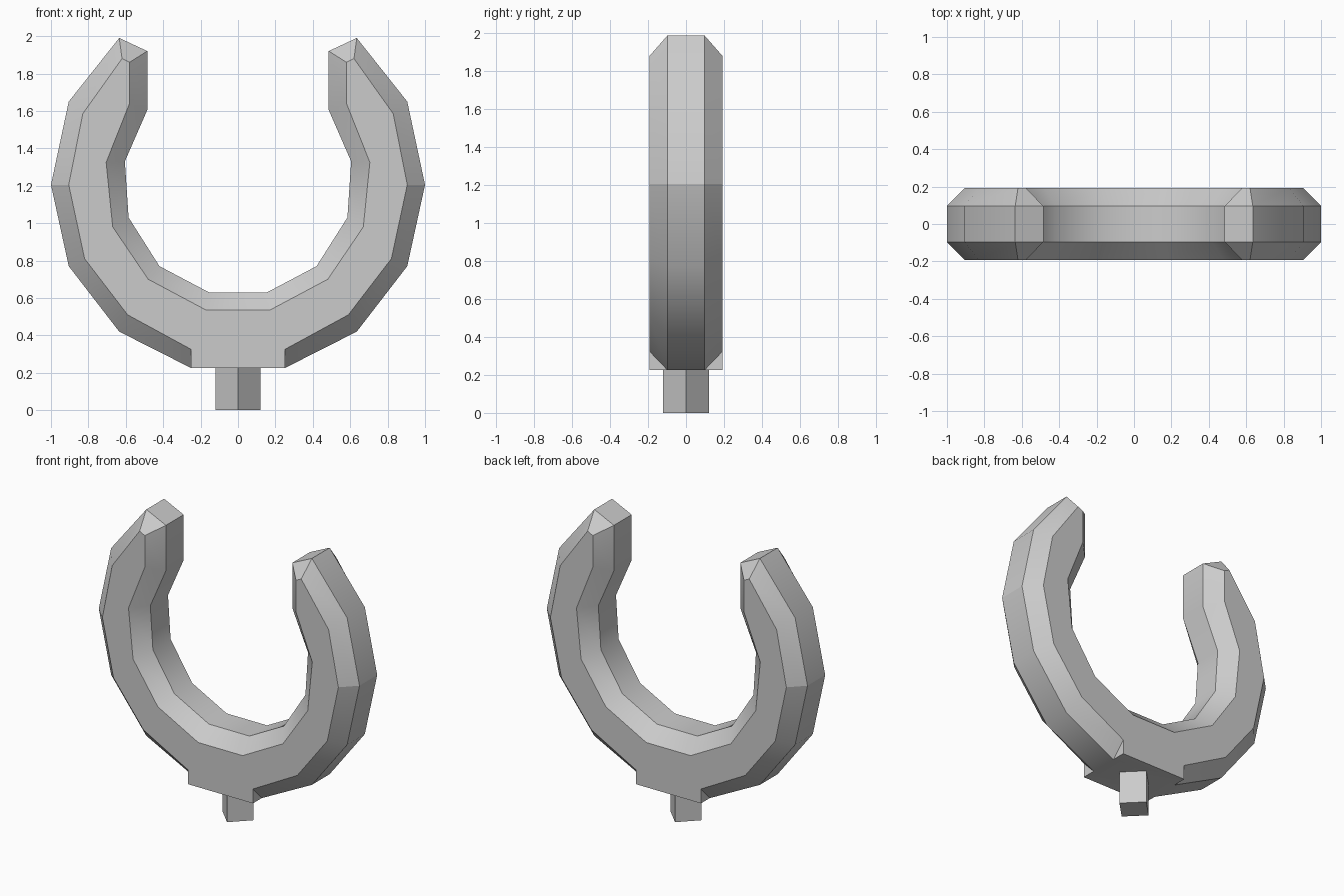
import bpy, bmesh
from math import radians

old = bpy.data.objects.get("Cube")
if old:
    bpy.data.objects.remove(old)

grey = bpy.data.materials.new("grey")
grey.use_nodes = True
GREY = (0.6, 0.6, 0.6, 1)
grey.diffuse_color = GREY
grey.node_tree.nodes["Principled BSDF"].inputs["Base Color"].default_value = GREY

EDGE, FACE = 0.097, 0.193   # half depth of the rim and of the flat faces


def make_object(name, bm):
    bmesh.ops.recalc_face_normals(bm, faces=bm.faces)
    mesh = bpy.data.meshes.new(name)
    bm.to_mesh(mesh)
    bm.free()
    mesh.materials.append(grey)
    obj = bpy.data.objects.new(name, mesh)
    bpy.context.collection.objects.link(obj)
    return obj


# Half of the fork: outer rim, outer face edge, inner face edge, inner rim
foot = [(0.25, 0.225), (0.25, 0.225), (0.17, 0.535), (0.155, 0.63)]
half = [
    foot,
    [foot[0], (0.25, 0.325), foot[2], foot[3]],
    [(0.635, 0.42), (0.59, 0.51), (0.48, 0.70), (0.42, 0.77)],
    [(0.905, 0.77), (0.82, 0.81), (0.67, 0.98), (0.585, 1.03)],
    [(1.0, 1.205), (0.905, 1.205), (0.705, 1.325), (0.605, 1.33)],
    [(0.905, 1.65), (0.83, 1.585), (0.58, 1.64), (0.485, 1.605)],
    [(0.635, 1.99), (0.62, 1.88), (0.58, 1.86), (0.485, 1.92)],
]
mirrored = [[(-x, z) for x, z in s] for s in reversed(half)]
sections = mirrored + half
WIDEST = 1.205

# Bridge the eight-sided sections; the doubled foot section makes the gussets
bm = bmesh.new()
depths = (EDGE, FACE, FACE, EDGE)
rings = []
for s in sections:
    front = [bm.verts.new((x, -d, z)) for (x, z), d in zip(s, depths)]
    back = [bm.verts.new((x, d, z)) for (x, z), d in zip(s, depths)]
    rings.append(front + back[::-1])
for a, b in zip(rings, rings[1:]):
    for i in range(8):
        j = (i + 1) % 8
        bm.faces.new((a[i], a[j], b[j], b[i]))

# Each tip: a middle panel and two slanted panels
for r in (rings[0], rings[-1]):
    bm.faces.new((r[0], r[3], r[4], r[7]))
    bm.faces.new(r[:4])
    bm.faces.new(r[4:])
bmesh.ops.remove_doubles(bm, verts=bm.verts, dist=0.0005)
bmesh.ops.dissolve_degenerate(bm, edges=bm.edges, dist=0.0005)

fork = make_object("fork", bm)
bpy.context.view_layer.objects.active = fork
fork.select_set(True)
bpy.ops.object.shade_smooth_by_angle(angle=radians(30))

# Crease across the rim at the widest point
for e in fork.data.edges:
    ends = [fork.data.vertices[v].co for v in e.vertices]
    if all(abs(c.z - WIDEST) < 0.01 and abs(c.x) > 0.85 for c in ends):
        e.use_edge_sharp = True

# Square stem turned corner to the front
bm = bmesh.new()
bmesh.ops.create_cone(bm, cap_ends=True, segments=4, radius1=0.12, radius2=0.12, depth=0.23)
bmesh.ops.translate(bm, verts=bm.verts, vec=(0, 0, 0.115))
make_object("stem", bm)
